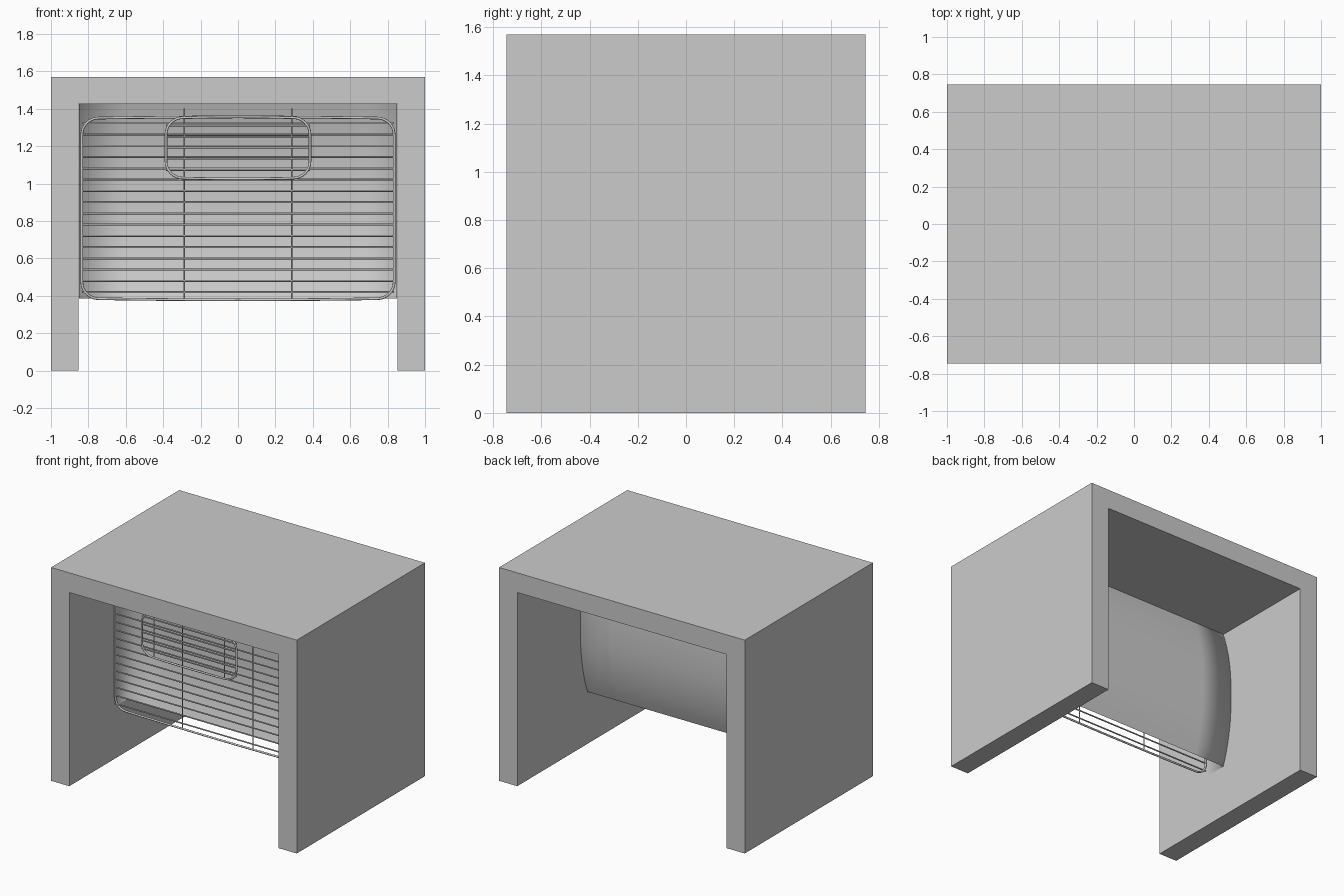
import bpy, math

if "Cube" in bpy.data.objects:
    bpy.data.objects.remove(bpy.data.objects["Cube"])

def mesh_object(name, verts, faces, smooth=False):
    me = bpy.data.meshes.new(name)
    me.from_pydata(verts, [], faces)
    me.update()
    ob = bpy.data.objects.new(name, me)
    bpy.context.collection.objects.link(ob)
    for p in me.polygons:
        p.use_smooth = smooth
    return ob

def wire(name, paths, radius, closed=False):
    cu = bpy.data.curves.new(name, 'CURVE')
    cu.dimensions = '3D'
    cu.bevel_depth = radius
    cu.bevel_resolution = 2
    cu.use_fill_caps = True
    for pts in paths:
        sp = cu.splines.new('POLY')
        sp.points.add(len(pts) - 1)
        for p, co in zip(sp.points, pts):
            p.co = (*co, 1)
        sp.use_cyclic_u = closed
    ob = bpy.data.objects.new(name, cu)
    bpy.context.collection.objects.link(ob)
    return ob

def rounded_loop(hx, z0, z1, y, r, bow):
    # Rounded rectangle whose long sides bow out slightly
    pts = []
    corners = [(hx - r, z1 - r, 0), (-hx + r, z1 - r, 90),
               (-hx + r, z0 + r, 180), (hx - r, z0 + r, 270)]
    for cx, cz, start in corners:
        for i in range(9):
            a = math.radians(start + i * 90 / 8)
            z = cz + r * math.sin(a)
            x = cx + r * math.cos(a)
            pts.append((x, y, z - bow if start < 180 else z + bow))
        if start in (0, 180):
            s, edge, d = (1, z1, -1) if start == 0 else (-1, z0, 1)
            for k in range(1, 8):
                t = 1 - k / 4
                pts.append((s * t * (hx - r), y, edge + d * bow * t * t))
    return pts

# Arch-shaped housing: two thick sides and a top
W, D, H, IX, IZ = 1.0, 0.745, 1.57, 0.852, 1.425
prof = [(-W, 0), (-W, H), (W, H), (W, 0), (IX, 0), (IX, IZ), (-IX, IZ), (-IX, 0)]
n = len(prof)
verts = [(x, y, z) for y in (-D, D) for x, z in prof]
faces = [(i, i + n, (i + 1) % n + n, (i + 1) % n) for i in range(n)]
quads = [(0, 7, 6, 1), (1, 6, 5, 2), (2, 5, 4, 3)]
faces += [q[::-1] for q in quads] + [tuple(i + n for i in q) for q in quads]
mesh_object("housing", verts, faces)

# Bowed back panel with side flanges
YF, PX, Z0, Z1, N = -0.236, 0.849, 0.386, 1.424, 20
verts, faces = [], []
for i in range(N + 1):
    t = 2 * i / N - 1
    z = Z0 + (Z1 - Z0) * i / N
    yb = -0.066 + 0.083 * (1 - abs(t) ** 2.3)
    verts += [(-PX, YF, z), (-PX, yb, z), (-0.6, yb, z),
              (0.6, yb, z), (PX, yb, z), (PX, YF, z)]
for i in range(N):
    for j in range(5):
        a = i * 6 + j
        faces.append((a, a + 1, a + 7, a + 6))
mesh_object("back_panel", verts, faces, True)

# Main wire grate
wire("grate_frame", [rounded_loop(0.835, 0.378, 1.356, YF, 0.09, 0.006)], 0.007, True)
wire("grate_bars", [[(-0.835, YF, 0.419 + 0.0602 * i), (0.835, YF, 0.419 + 0.0602 * i)]
                    for i in range(16)], 0.005)

# Small raised front rack
YR = -0.568
wire("rack_frame", [rounded_loop(0.385, 1.025, 1.356, YR, 0.09, 0.004)], 0.007, True)
wire("rack_bars", [[(-0.385, YR, 1.073 + 0.0595 * i), (0.385, YR, 1.073 + 0.0595 * i)]
                   for i in range(5)], 0.005)

# Bent wires running up the grate, forward, and down the rack
wire("support_wires", [[(x, YF, 0.38), (x, YF, 1.40), (x, YR, 1.40), (x, YR, 1.025)]
                       for x in (-0.287, 0.287)], 0.004)
